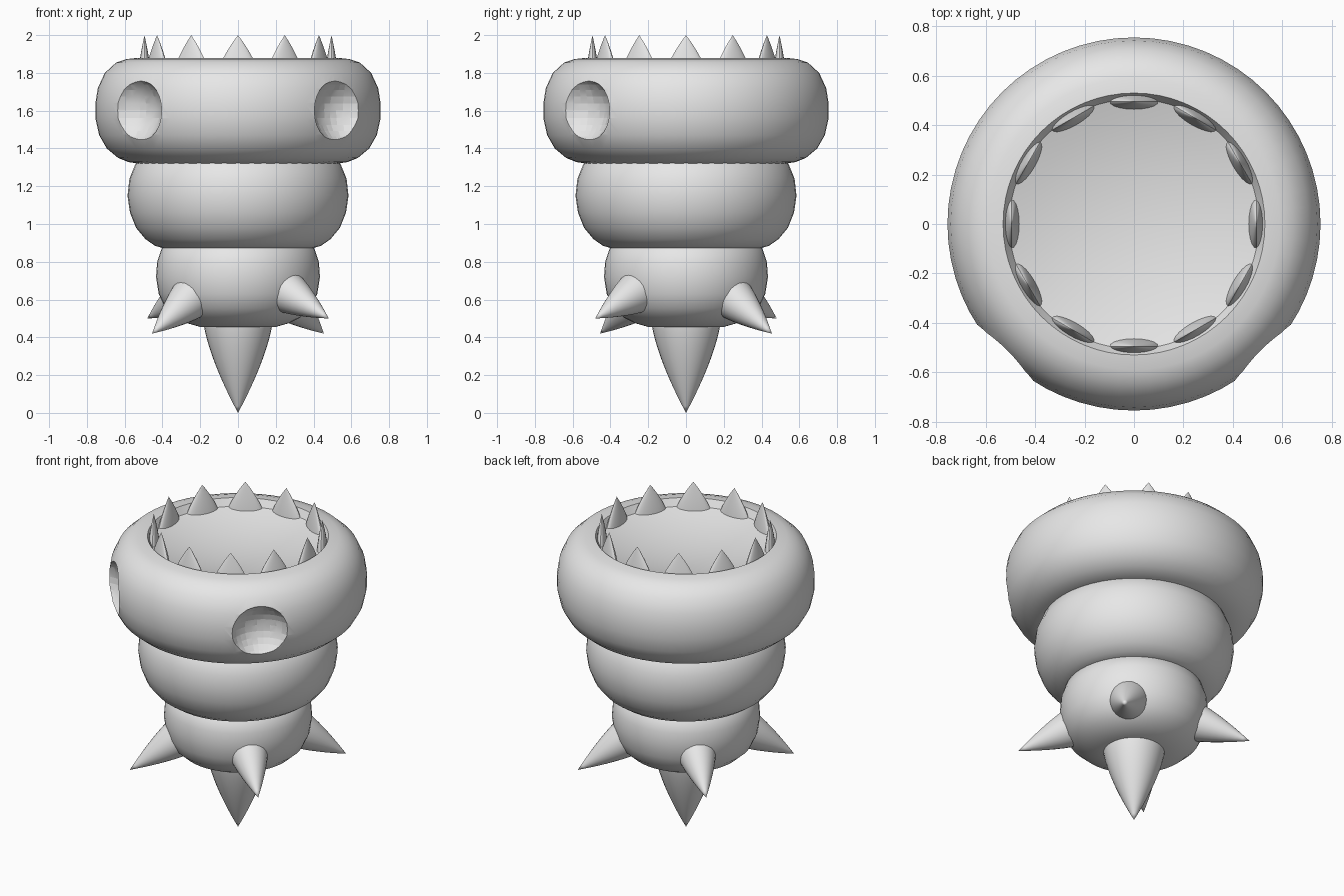
import bpy
import bmesh
import math
from mathutils import Vector, Matrix

cube = bpy.data.objects.get("Cube")
if cube:
    bpy.data.objects.remove(cube, do_unlink=True)

grey = bpy.data.materials.new("plain_grey")
grey.use_nodes = True
colour = (0.8, 0.8, 0.8, 1)
grey.diffuse_color = colour
grey.node_tree.nodes["Principled BSDF"].inputs["Base Color"].default_value = colour


def lathe(name, profile, segments, matrix=Matrix()):
    """Revolve (radius, height) points into a closed, smooth-shaded solid."""
    bm = bmesh.new()
    verts = [bm.verts.new((r, 0, z)) for r, z in profile]
    edges = [bm.edges.new(pair) for pair in zip(verts, verts[1:])]
    bmesh.ops.spin(bm, geom=verts + edges, cent=(0, 0, 0), axis=(0, 0, 1),
                   angle=math.tau, steps=segments, use_duplicate=False)
    bmesh.ops.remove_doubles(bm, verts=bm.verts, dist=0.0003)
    bm.transform(matrix)
    bmesh.ops.recalc_face_normals(bm, faces=bm.faces)
    mesh = bpy.data.meshes.new(name)
    bm.to_mesh(mesh)
    bm.free()
    mesh.materials.append(grey)
    obj = bpy.data.objects.new(name, mesh)
    bpy.context.collection.objects.link(obj)
    smooth(obj)
    return obj


def smooth(obj):
    bpy.ops.object.select_all(action="DESELECT")
    obj.select_set(True)
    bpy.context.view_layer.objects.active = obj
    bpy.ops.object.shade_smooth_by_angle(angle=math.radians(40))


def cone_profile(radius, length, power, steps=10):
    """Bulging cone from a flat base at height 0 to a pointed tip."""
    points = [(0, 0)]
    for i in range(steps + 1):
        t = i / steps
        points.append((radius * (1 - t ** power), length * t))
    return points


# Stacked body segments
lathe("lower_segment", [
    (0, 0.45), (0.2, 0.455), (0.27, 0.475), (0.33, 0.505), (0.385, 0.555), (0.42, 0.63),
    (0.434, 0.72), (0.428, 0.8), (0.405, 0.87), (0.37, 0.9), (0, 0.9)], 48)
lathe("middle_segment", [
    (0, 0.87), (0.39, 0.87), (0.44, 0.885), (0.49, 0.92), (0.54, 0.98), (0.572, 1.06),
    (0.585, 1.15), (0.575, 1.24), (0.542, 1.32), (0.5, 1.36), (0, 1.36)], 48)

# Top ring with a shallow bowl mouth
head = lathe("mouth_ring", [
    (0, 1.32), (0.53, 1.32), (0.58, 1.328), (0.635, 1.35), (0.695, 1.4), (0.735, 1.47),
    (0.755, 1.56), (0.755, 1.64), (0.742, 1.72), (0.705, 1.8), (0.645, 1.855), (0.59, 1.873),
    (0.53, 1.88), (0.505, 1.835), (0.42, 1.81), (0.28, 1.78), (0.14, 1.763), (0, 1.757)], 64)

# Two round eye hollows cut in the front
for azimuth in (225, 315):
    a = math.radians(azimuth)
    bpy.ops.mesh.primitive_uv_sphere_add(
        segments=32, ring_count=16, radius=0.195,
        location=(0.84 * math.cos(a), 0.84 * math.sin(a), 1.6))
    cutter = bpy.context.object
    cutter.name = "eye_hollow_cutter"
    cutter.hide_render = True
    cutter.data.materials.append(grey)
    cut = head.modifiers.new("eye_hollow", "BOOLEAN")
    cut.operation = "DIFFERENCE"
    cut.object = cutter
    cut.solver = "EXACT"
    bpy.context.view_layer.objects.active = head
    bpy.ops.object.modifier_apply(modifier=cut.name)
    bpy.data.objects.remove(cutter, do_unlink=True)
smooth(head)

# Flattened teeth around the mouth
for i in range(12):
    place = (Matrix.Rotation(math.tau * i / 12, 4, "Z")
             @ Matrix.Translation((0.495, 0, 1.77))
             @ Matrix.Diagonal((0.3, 1, 1, 1)))
    lathe(f"tooth_{i + 1}", cone_profile(0.115, 0.23, 1.5), 20, place)

# Tail spike pointing straight down
lathe("tail_spike", cone_profile(0.185, 0.5, 1.45, 14), 32,
      Matrix.Translation((0, 0, 0.5)) @ Matrix.Rotation(math.pi, 4, "X"))

# Four side spikes, alternating low and high
for i, azimuth in enumerate((225, 315, 45, 135)):
    a = math.radians(azimuth)
    reach, tip_z = ((0.643, 0.42), (0.679, 0.5))[i % 2]
    out = Vector((math.cos(a), math.sin(a), 0))
    base = out * 0.3 + Vector((0, 0, 0.64 + 0.03 * (i % 2)))
    axis = out * reach + Vector((0, 0, tip_z)) - base
    place = Matrix.Translation(base) @ axis.to_track_quat("Z", "Y").to_matrix().to_4x4()
    lathe(f"side_spike_{i + 1}", cone_profile(0.125, axis.length, 1.4), 24, place)
